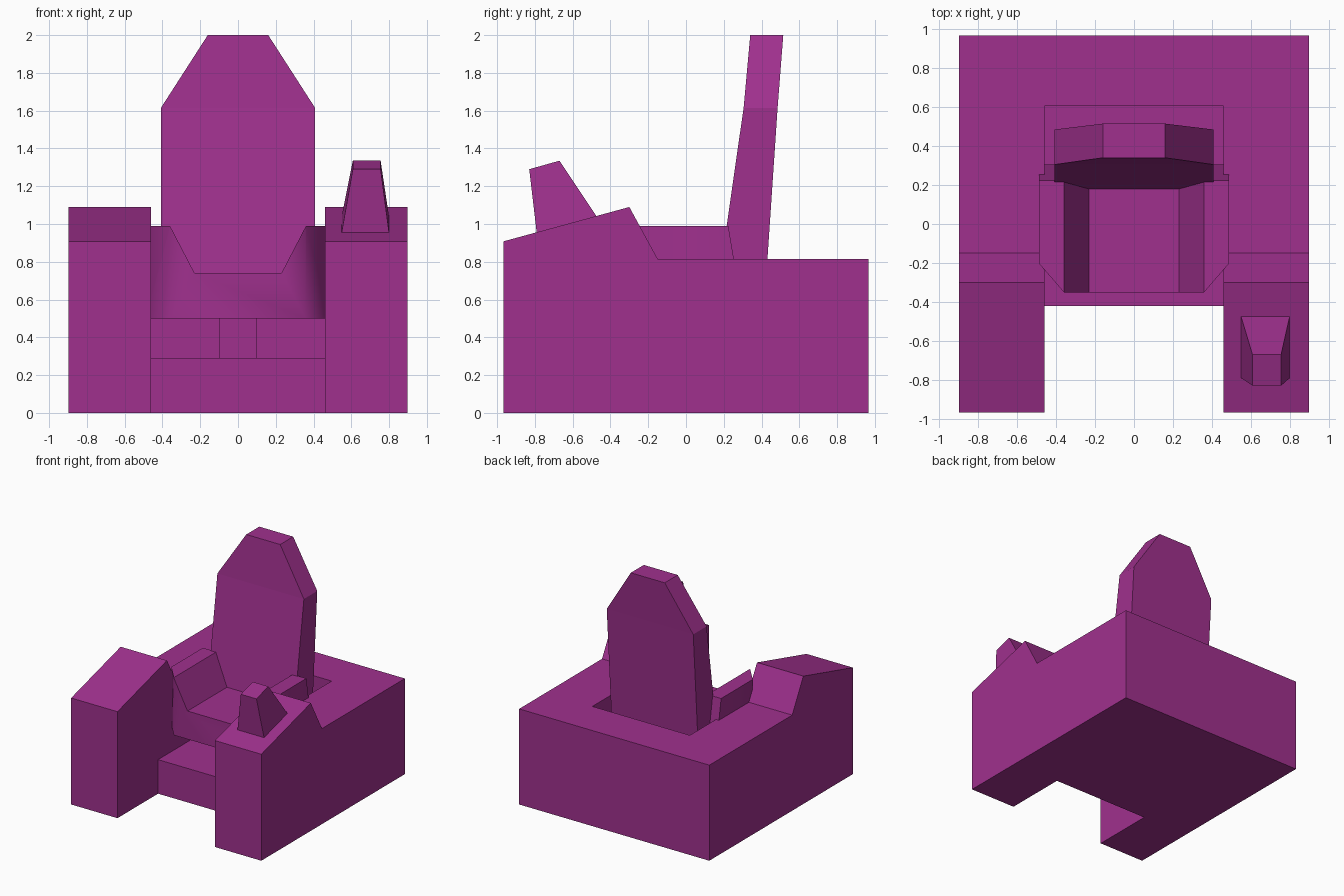
import bpy, bmesh
from math import radians
from mathutils import Vector

cube = bpy.data.objects.get("Cube")
if cube:
    bpy.data.objects.remove(cube, do_unlink=True)

PURPLE = (0.35, 0.03, 0.27, 1)
mat = bpy.data.materials.new("purple")
mat.use_nodes = True
mat.diffuse_color = PURPLE
mat.node_tree.nodes["Principled BSDF"].inputs["Base Color"].default_value = PURPLE


def loft(rings):
    """Closed solid through matching rings of points."""
    bm = bmesh.new()
    loops = [[bm.verts.new(p) for p in ring] for ring in rings]
    for a, b in zip(loops, loops[1:]):
        for i in range(len(a)):
            j = (i + 1) % len(a)
            bm.faces.new((a[i], a[j], b[j], b[i]))
    bm.faces.new(loops[0])
    bm.faces.new(loops[-1])
    bmesh.ops.recalc_face_normals(bm, faces=bm.faces)
    return bm


def side_prism(profile, half_width):
    """Extrude a (y, z) profile symmetrically along x."""
    return loft([[(x, y, z) for y, z in profile] for x in (-half_width, half_width)])


def make(name, bm):
    mesh = bpy.data.meshes.new(name)
    bm.to_mesh(mesh)
    bm.free()
    mesh.materials.append(mat)
    obj = bpy.data.objects.new(name, mesh)
    bpy.context.collection.objects.link(obj)
    return obj


def activate(obj):
    bpy.ops.object.select_all(action='DESELECT')
    obj.select_set(True)
    bpy.context.view_layer.objects.active = obj


def slice_off(bm, point, normal):
    """Cut away the side the normal points to and cap the opening."""
    geom = bm.verts[:] + bm.edges[:] + bm.faces[:]
    cut = bmesh.ops.bisect_plane(bm, geom=geom, plane_co=Vector(point),
                                 plane_no=Vector(normal).normalized(), clear_outer=True)
    edges = [e for e in cut["geom_cut"] if isinstance(e, bmesh.types.BMEdge)]
    bmesh.ops.edgeloop_fill(bm, edges=edges)
    bmesh.ops.recalc_face_normals(bm, faces=bm.faces)


# Console body with raised front arms, cut open for the foot space and seat well
body = make("console_body", side_prism(
    [(-0.967, 0), (0.967, 0), (0.967, 0.815), (-0.15, 0.815), (-0.3, 1.09), (-0.967, 0.908)], 0.897))
cutter = make("well_cutter", side_prism(
    [(-1.2, -0.2), (-0.42, -0.2), (-0.42, 0.29), (0.605, 0.29), (0.605, 1.4), (-1.2, 1.4)], 0.46))
cutter.hide_render = True
well = body.modifiers.new("well", 'BOOLEAN')
well.operation = 'DIFFERENCE'
well.solver = 'EXACT'
well.object = cutter
activate(body)
bpy.ops.object.modifier_apply(modifier="well")
bpy.data.objects.remove(cutter, do_unlink=True)

# Seat pedestal
make("seat_pedestal", side_prism([(-0.1, 0.28), (0.1, 0.28), (0.1, 0.51), (-0.1, 0.51)], 0.1))

# Bucket seat: trough section, chamfered front corners, leaning back edge
half = [(0.488, 0.5), (0.488, 0.99), (0.36, 0.99), (0.23, 0.74)]
section = half + [(-x, z) for x, z in reversed(half)]
seat = loft([[(x, y, z) for x, z in section] for y in (-0.352, 0.5)])
for s in (-1, 1):
    slice_off(seat, (s * 0.36, -0.35, 0), (s * 0.15, -0.13, 0))
slice_off(seat, (0, 0.305, 0.5), (0, 1, 0.165))
activate(make("bucket_seat", seat))
bpy.ops.object.shade_smooth_by_angle(angle=radians(52))

# Backrest: leaning slab that tapers at the top
levels = [(0.5, 0.408, 0.145, 0.41), (1.615, 0.408, 0.305, 0.485), (2.0, 0.16, 0.34, 0.515)]
make("backrest", loft([[(-w, f, z), (w, f, z), (w, b, z), (-w, b, z)] for z, w, f, b in levels]))

# Control lever on the left arm
base = [(0.548, -0.79, 0.95), (0.8, -0.79, 0.95), (0.8, -0.47, 1.035), (0.548, -0.47, 1.035)]
top = [(0.608, -0.83, 1.29), (0.755, -0.83, 1.29), (0.755, -0.67, 1.335), (0.608, -0.67, 1.335)]
make("control_lever", loft([base, top]))
